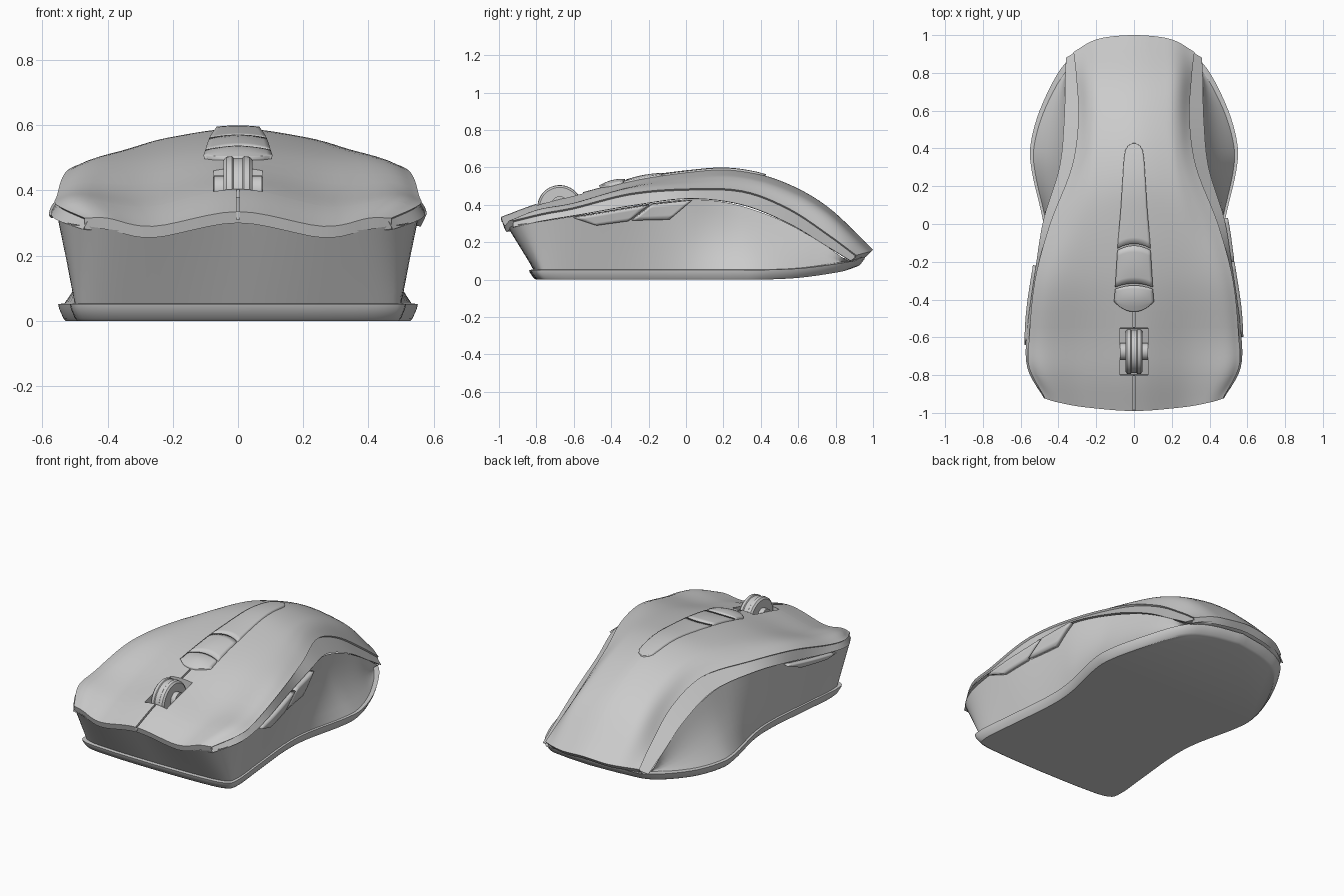
import bpy, bmesh, math
from mathutils import Vector as V
from mathutils.bvhtree import BVHTree

if "Cube" in bpy.data.objects:
    bpy.data.objects.remove(bpy.data.objects["Cube"])


def spline(pts, n=6):
    """Catmull-Rom through pts, n samples per segment."""
    p = [V(q) for q in pts]
    p = [p[0] * 2 - p[1]] + p + [p[-1] * 2 - p[-2]]
    out = []
    for i in range(1, len(p) - 2):
        a, b, c, d = p[i - 1:i + 3]
        for k in range(n):
            t = k / n
            out.append(0.5 * (2 * b + (c - a) * t + (2 * a - 5 * b + 4 * c - d) * t * t
                              + (3 * b - a - 3 * c + d) * t ** 3))
    return out + [p[-2].copy()]


def flip(pts):
    return [V((-p[0], p[1], p[2])) for p in pts]


def loop(half):
    """Close a half outline (front centre to rear centre) by mirroring."""
    return half + flip(half[1:-1])[::-1]


def grid(rows, closed=False, caps=False):
    bm = bmesh.new()
    vs = [[bm.verts.new(p) for p in r] for r in rows]
    n = len(rows[0])
    for a, b in zip(vs, vs[1:]):
        for i in range(n if closed else n - 1):
            j = (i + 1) % n
            bm.faces.new((a[i], a[j], b[j], b[i]))
    if caps:
        bm.faces.new(vs[0])
        bm.faces.new(vs[-1])
    return bm


def finish(name, bm, recalc=True, thick=0, offset=-1, angle=30):
    if recalc:
        bmesh.ops.recalc_face_normals(bm, faces=bm.faces[:])
    me = bpy.data.meshes.new(name)
    bm.to_mesh(me)
    ob = bpy.data.objects.new(name, me)
    bpy.context.collection.objects.link(ob)
    if thick:
        m = ob.modifiers.new("thickness", 'SOLIDIFY')
        m.thickness, m.offset = thick, offset
    bpy.ops.object.select_all(action='DESELECT')
    ob.select_set(True)
    bpy.context.view_layer.objects.active = ob
    bpy.ops.object.shade_smooth_by_angle(angle=math.radians(angle))
    return ob


# Lengthwise rails of the top shell, from the centre line out to the edge
centre = spline([(0, -.99, .335), (0, -.8, .405), (0, -.6, .455), (0, -.3, .53), (0, 0, .575),
                 (0, .25, .588), (0, .5, .53), (0, .75, .395), (0, 1, .16)])
groove = spline([(.26, -.97, .29), (.28, -.8, .35), (.28, -.6, .405), (.27, -.3, .5), (.24, 0, .55),
                 (.19, .25, .56), (.16, .5, .505), (.15, .75, .375), (.14, .99, .15)])
shoulder = spline([(.4, -.945, .315), (.47, -.79, .375), (.475, -.6, .41), (.44, -.3, .49), (.36, 0, .52),
                   (.26, .28, .53), (.235, .52, .465), (.235, .76, .335), (.23, .965, .145)])
edge = spline([(.47, -.925, .315), (.555, -.76, .355), (.555, -.6, .385), (.525, -.3, .46), (.445, 0, .485),
               (.33, .3, .475), (.295, .55, .38), (.305, .77, .235), (.32, .91, .13)])
band = spline([(.475, -.925, .28), (.565, -.76, .315), (.565, -.55, .35), (.525, -.26, .4), (.48, .02, .433),
               (.395, .3, .4), (.37, .55, .3), (.365, .75, .18), (.36, .88, .1)])

# Top shell with a turned-under lip at front and rear
rows = []
for c, g, s, e in zip(centre, groove, shoulder, edge):
    half = [g, s, e]
    rows.append(spline(flip(half)[::-1] + [c] + half))
shift = lambda r, y, z: [p + V((0, y, z)) for p in r]
rows = [shift(rows[0], .06, -.03), shift(rows[0], .01, -.035)] + rows + [shift(rows[-1], -.03, -.03)]
shell = grid(rows)


def recess(bm, hw, y0, y1, depth, lip):
    """Sink a rectangular area of the shell."""
    for co, no in (((hw, 0, 0), (1, 0, 0)), ((-hw, 0, 0), (1, 0, 0)),
                   ((0, y0, 0), (0, 1, 0)), ((0, y1, 0), (0, 1, 0))):
        bmesh.ops.bisect_plane(bm, geom=bm.verts[:] + bm.edges[:] + bm.faces[:],
                               plane_co=co, plane_no=no, dist=1e-5)
    bm.normal_update()
    inside = []
    for f in bm.faces:
        c = f.calc_center_median()
        if abs(c.x) < hw and y0 < c.y < y1 and f.normal.z > .3:
            inside.append(f)
    bmesh.ops.inset_region(bm, faces=inside, thickness=lip, use_even_offset=True)
    for v in {v for f in inside for v in f.verts}:
        v.co.z -= depth


recess(shell, .075, -.8, -.55, .06, .002)       # wheel well
recess(shell, .005, -1.01, -.805, .025, .0008)  # seam between the main buttons
recess(shell, .005, -.545, -.46, .025, .0008)
finish("top_shell", shell, recalc=False)

# Trim band below each shell edge
for side, tag in ((1, "right"), (-1, "left")):
    tuck = [p + V((-.01, 0, -.008)) for p in edge]
    under = [p + V((-.035, 0, -.002)) for p in band]
    strip = [edge, tuck, band, under]
    finish("trim_band_" + tag, grid(strip if side > 0 else [flip(r) for r in strip]))

# Lower body wall, undercut in front and flared at the rear
wall_top = spline([(0, -.955, .31), (.28, -.95, .275), (.46, -.92, .29), (.545, -.78, .31), (.55, -.5, .355),
                   (.505, -.2, .405), (.47, .02, .428), (.4, .25, .405), (.365, .5, .32), (.36, .72, .2),
                   (.35, .87, .1), (.22, .95, .125), (0, .985, .145)])
wall_foot = spline([(0, -.815, .05), (.28, -.81, .05), (.46, -.79, .05), (.5, -.72, .05), (.48, -.48, .05),
                    (.455, -.2, .05), (.465, 0, .05), (.525, .27, .05), (.53, .42, .05), (.47, .62, .06),
                    (.35, .83, .09), (.2, .9, .11), (0, .93, .12)])
levels = []
for k in range(7):
    t = k / 6
    sag = .02 * math.sin(math.pi * t)
    half = []
    for a, b in zip(wall_top, wall_foot):
        p = a.lerp(b, t)
        p.x -= sag * min(1, max(0, p.y * 4)) * min(1, p.x * 4)
        half.append(p)
    levels.append(loop(half))
wall = grid(levels, closed=True)
wall_tree = BVHTree.FromBMesh(wall)
finish("body_wall", wall)

# Base plate with projecting rim
foot = loop(wall_foot)


def ring(s, dz):
    return [V((p.x * s, p.y * s, p.z + dz)) for p in foot]


finish("base_plate", grid([ring(.97, .004), ring(1.03, .002), ring(1.025, -.012), ring(1.0, -.042),
                           ring(.985, -.05)], closed=True, caps=True))


# Raised pieces following the centre line
def top_z(x, y):
    for a, b in zip(centre, centre[1:]):
        if a.y <= y <= b.y:
            return a.z + (b.z - a.z) * (y - a.y) / (b.y - a.y) - .8 * x * x
    return .3


def pad(name, outline, h, crown=0, bow_front=0, bow_back=0):
    """outline: (y, half width) pairs from front to back."""
    rows, y0, y1 = [], outline[0][0], outline[-1][0]
    for (ya, wa), (yb, wb) in zip(outline, outline[1:]):
        for k in range(7):
            t = k / 6
            if k == 0 and rows:
                continue
            y, w = ya + (yb - ya) * t, wa + (wb - wa) * t
            f = (y - y0) / (y1 - y0)
            row = []
            for i in range(-6, 7):
                u = i / 6
                yy = y + u * u * (bow_front * (1 - f) + bow_back * f)
                dome = crown * math.sin(math.pi * f) * (1 - u * u)
                row.append(V((u * w, yy, top_z(u * w, yy) + h + dome)))
            rows.append(row)
    finish(name, grid(rows), recalc=False, thick=.04)


pad("spine_panel", [(-.105, .088), (.1, .07), (.34, .054), (.39, .047), (.415, .032), (.428, .008)],
    .009, bow_front=-.025)
pad("rear_top_button", [(-.315, .1), (-.115, .088)], .01, .006, -.02, -.025)
pad("front_top_button", [(-.465, .08), (-.43, .106), (-.325, .1)], .012, .012, .03, -.02)

# Scroll wheel and axle
def lathe(name, profile, y, z):
    rows = [[V((x, y + r * math.cos(a), z + r * math.sin(a)))
             for a in (2 * math.pi * i / 48 for i in range(48))] for x, r in profile]
    finish(name, grid(rows, closed=True, caps=True))


half = [(.045, .095), (.045, .108), (.036, .118), (.018, .12), (.014, .115)]
lathe("scroll_wheel", [(-x, r) for x, r in half] + half[::-1], -.675, .385)
lathe("wheel_axle", [(-.074, .045), (.074, .045)], -.675, .4)


# Side buttons: four-cornered patches (y, z) laid on the wall
def side_button(name, side, corners, out=.012):
    a, b, c, d = [V((0, y, z)) for y, z in corners]
    rows = []
    for j in range(5):
        row = []
        for i in range(11):
            p = a.lerp(b, i / 10).lerp(d.lerp(c, i / 10), j / 4)
            near = wall_tree.find_nearest(V((side * .53, p.y, p.z)))[0]
            row.append(V((near.x + side * out, p.y, p.z)))
        rows.append(row)
    finish(name, grid(rows), thick=.03, offset=0)


side_button("front_side_button", 1, [(-.48, .292), (-.31, .315), (-.2, .4), (-.6, .332)])
side_button("rear_side_button", 1, [(-.29, .318), (-.09, .322), (.03, .425), (-.18, .403)])
side_button("left_side_strip", -1, [(-.56, .318), (-.34, .345), (-.22, .395), (-.64, .328)])
